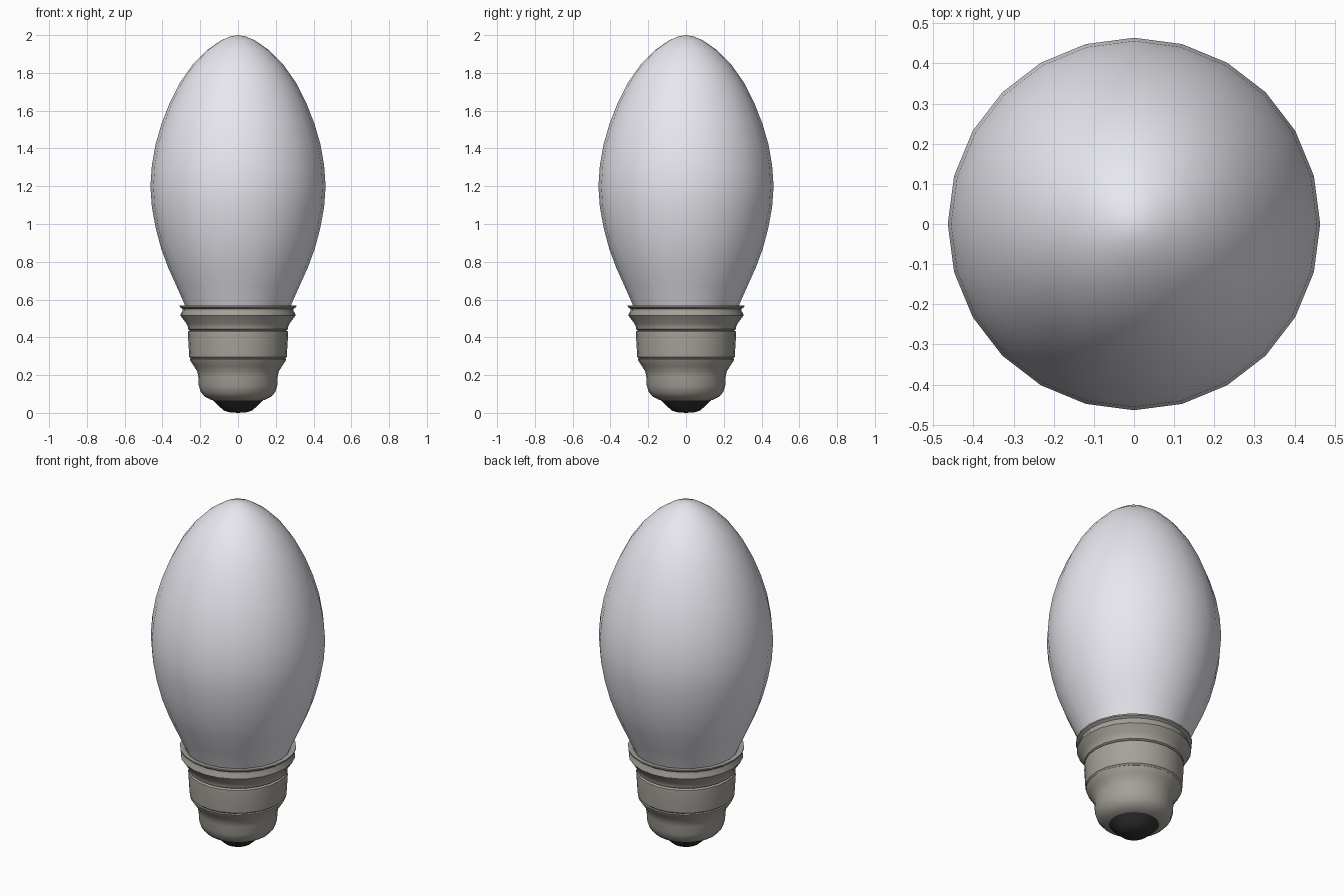
import bpy, bmesh, math

if "Cube" in bpy.data.objects:
    bpy.data.objects.remove(bpy.data.objects["Cube"])

SIDES = 24


def material(name, color):
    m = bpy.data.materials.new(name)
    m.diffuse_color = (*color, 1)
    m.use_nodes = True
    m.node_tree.nodes["Principled BSDF"].inputs["Base Color"].default_value = m.diffuse_color
    return m


def lathe(name, profile, mat, angle=35):
    """Revolve (radius, z) points, listed from bottom to top, around z."""
    bm = bmesh.new()
    verts = [bm.verts.new((r, 0, z)) for r, z in profile]
    edges = [bm.edges.new(pair) for pair in zip(verts, verts[1:])]
    bmesh.ops.spin(bm, geom=verts + edges, cent=(0, 0, 0), axis=(0, 0, 1),
                   angle=math.tau, steps=SIDES, use_duplicate=False)
    bmesh.ops.remove_doubles(bm, verts=bm.verts[:], dist=1e-4)
    bmesh.ops.recalc_face_normals(bm, faces=bm.faces[:])
    me = bpy.data.meshes.new(name)
    bm.to_mesh(me)
    bm.free()
    ob = bpy.data.objects.new(name, me)
    bpy.context.collection.objects.link(ob)
    me.materials.append(mat)
    bpy.ops.object.select_all(action='DESELECT')
    ob.select_set(True)
    bpy.context.view_layer.objects.active = ob
    bpy.ops.object.shade_smooth_by_angle(angle=math.radians(angle))
    return ob


glass = material("frosted_glass", (0.80, 0.80, 0.86))
metal = material("base_metal", (0.38, 0.36, 0.32))
dark = material("contact_black", (0.03, 0.03, 0.03))

# Pointed glass envelope, its neck tucked inside the base rim
lathe("glass_bulb", [
    (0.27, 0.54), (0.285, 0.58), (0.325, 0.67), (0.37, 0.77), (0.407, 0.87),
    (0.436, 0.98), (0.456, 1.09), (0.464, 1.20), (0.456, 1.31), (0.437, 1.42),
    (0.405, 1.53), (0.362, 1.64), (0.306, 1.75), (0.239, 1.845),
    (0.165, 1.92), (0.09, 1.972), (0.04, 1.993), (0, 2.0)], glass, 60)

# Stepped metal base: contact seat, shoulder, sleeve, grooves and flared rim
lathe("metal_base", [
    (0.12, 0.064), (0.145, 0.07), (0.175, 0.085), (0.197, 0.11),
    (0.208, 0.145), (0.21, 0.19), (0.216, 0.22), (0.235, 0.25),
    (0.252, 0.275), (0.255, 0.283), (0.25, 0.287), (0.258, 0.295),
    (0.265, 0.41), (0.264, 0.43), (0.255, 0.437), (0.264, 0.443),
    (0.265, 0.455), (0.275, 0.475), (0.297, 0.505), (0.304, 0.515),
    (0.303, 0.525), (0.293, 0.54), (0.293, 0.55), (0.308, 0.56),
    (0.309, 0.568), (0.285, 0.568), (0.265, 0.555)], metal)

# Black end contact
lathe("end_contact", [
    (0, 0.0), (0.045, 0.003), (0.075, 0.012), (0.1, 0.035),
    (0.133, 0.066), (0, 0.07)], dark)
